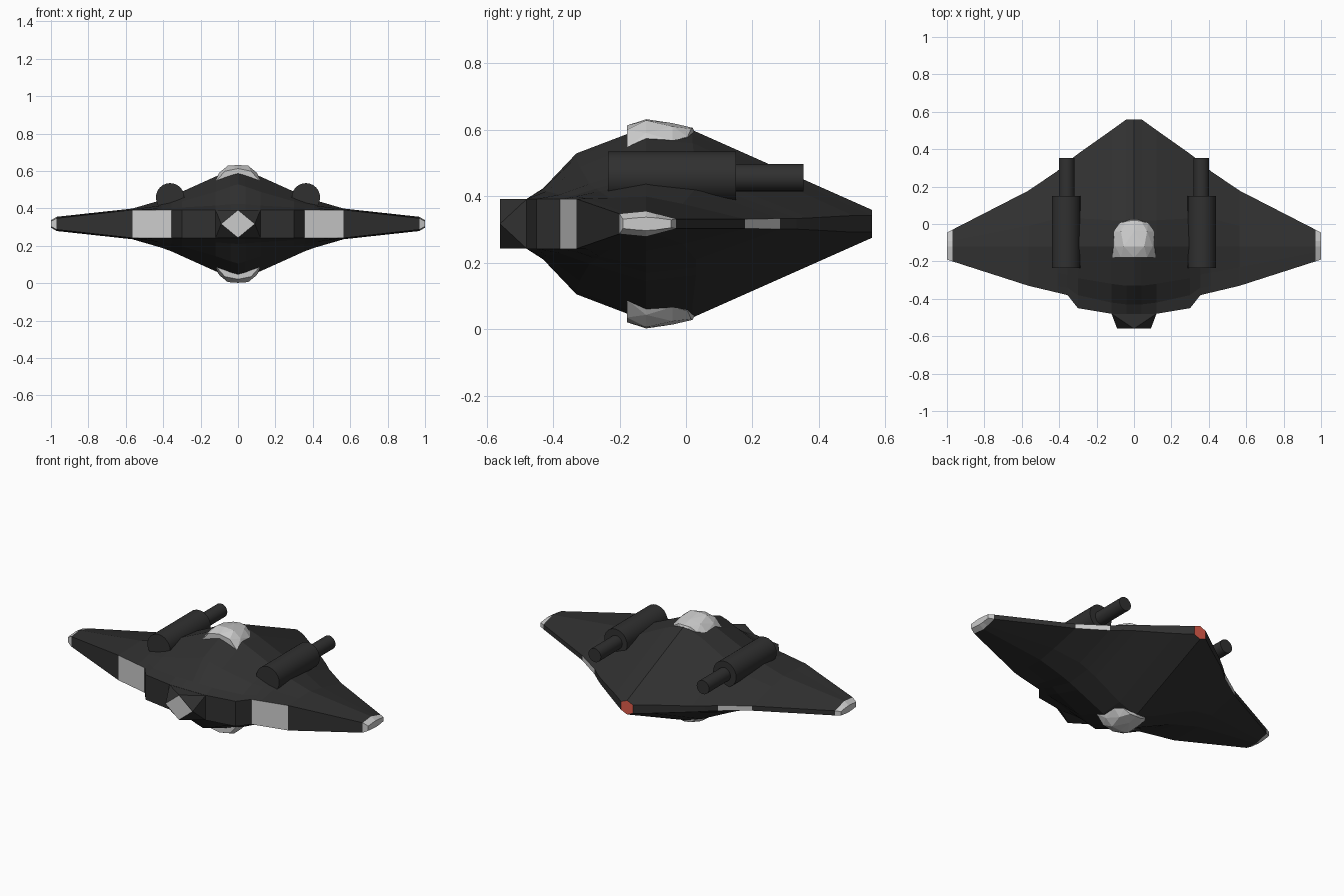
import bpy, bmesh, math

if "Cube" in bpy.data.objects:
    bpy.data.objects.remove(bpy.data.objects["Cube"])

Z0 = 0.317  # mid plane: the hull is mirrored above and below it


def material(name, rgb):
    m = bpy.data.materials.new(name)
    m.diffuse_color = (*rgb, 1)
    m.use_nodes = True
    m.node_tree.nodes["Principled BSDF"].inputs["Base Color"].default_value = m.diffuse_color
    return m


DARK = material("dark_plate", (0.03, 0.03, 0.03))
PALE = material("pale_panel", (0.62, 0.62, 0.62))
RED = material("red_light", (0.75, 0.11, 0.07))


def finish(bm, name, mats):
    bmesh.ops.remove_doubles(bm, verts=bm.verts, dist=0.0005)
    bmesh.ops.recalc_face_normals(bm, faces=bm.faces)
    me = bpy.data.meshes.new(name)
    bm.to_mesh(me)
    bm.free()
    for m in mats:
        me.materials.append(m)
    ob = bpy.data.objects.new(name, me)
    bpy.context.collection.objects.link(ob)
    return ob


def hull_object(name, points, mats):
    bm = bmesh.new()
    for p in points:
        bm.verts.new(p)
    res = bmesh.ops.convex_hull(bm, input=bm.verts)
    bmesh.ops.delete(bm, geom=[v for v in res["geom_interior"] if isinstance(v, bmesh.types.BMVert)],
                     context='VERTS')
    return finish(bm, name, mats)


# Hull and wings: sections across x, each (y, half height) from blunt front to thin rear edge
stations = [
    (0.00, [(-.48, .075), (-.43, .107), (-.33, .212), (-.12, .292), (.02, .282), (.56, .042)]),
    (0.04, [(-.48, .075), (-.43, .105), (-.33, .200), (-.12, .281), (.02, .270), (.56, .025)]),
    (0.12, [(-.48, .075), (-.42, .098), (-.32, .172), (-.12, .253), (.02, .243), (.502, .025)]),
    (0.30, [(-.45, .075), (-.38, .088), (-.29, .120), (-.12, .172), (.03, .155), (.375, .018)]),
    (0.355, [(-.38, .075), (-.34, .085), (-.27, .106), (-.12, .147), (.03, .130), (.332, .016)]),
    (0.41, [(-.367, .075), (-.33, .083), (-.26, .098), (-.12, .127), (.03, .108), (.283, .016)]),
    (0.565, [(-.33, .075), (-.30, .076), (-.23, .078), (-.12, .082), (-.01, .060), (.178, .014)]),
    (0.97, [(-.20, .030), (-.18, .032), (-.15, .035), (-.12, .038), (-.09, .030), (-.03, .014)]),
    (1.00, [(-.19, .014), (-.17, .016), (-.15, .018), (-.12, .020), (-.09, .018), (-.045, .012)]),
]
bm = bmesh.new()
for side in (1, -1):
    loops = []
    for x, sec in stations:
        ring = [(y, h) for y, h in sec] + [(y, -h) for y, h in reversed(sec)]
        loops.append([bm.verts.new((side * x, y, Z0 + h)) for y, h in ring])
    n = len(loops[0])
    for s in range(len(loops) - 1):
        a, b = loops[s], loops[s + 1]
        for i in range(n):
            j = (i + 1) % n
            f = bm.faces.new((a[i], a[j], b[j], b[i]))
            front, rear = i == n - 1, i == n // 2 - 1
            if rear and s == 0:
                f.material_index = 2              # red light at the rear point
            elif (front and s in (4, 5)) or (rear and s == 5) or s == 7:
                f.material_index = 1              # pale edge panels and tips
    bm.faces.new(loops[-1]).material_index = 1
finish(bm, "hull_and_wings", [DARK, PALE, RED])

# Faceted front block carrying a pale diamond
diamond = [(0, -.56, Z0 + .074), (.09, -.56, Z0), (0, -.56, Z0 - .074), (-.09, -.56, Z0)]
block = diamond + [(sx * .12, y, Z0 + sz * .074) for sx in (1, -1) for sz in (1, -1) for y in (-.48, -.40)]
hull_object("front_block", block, [DARK])
bm = bmesh.new()
bm.faces.new([bm.verts.new((x, y - .002, z)) for x, y, z in diamond])
finish(bm, "front_diamond", [PALE])

# Domes above and below: half arches (x, y, height from mid plane)
arch = [(0, -.178, .296), (.07, -.178, .282), (.118, -.178, .228),
        (0, -.12, .315), (.055, -.12, .311), (.1, -.12, .274), (.12, -.12, .238),
        (0, -.04, .303), (.07, -.04, .293), (.108, -.04, .25),
        (0, .02, .289), (.04, .015, .286), (.075, .005, .262),
        (0, .03, .27), (.1, -.178, .2), (.05, .0, .2)]
for name, up in (("upper_dome", 1), ("lower_dome", -1)):
    hull_object(name, [(s * x, y, Z0 + up * h) for s in (1, -1) for x, y, h in arch], [PALE])


# Twin cannons
def tube(name, x, y0, y1, z, r):
    bpy.ops.mesh.primitive_cylinder_add(vertices=24, radius=r, depth=y1 - y0,
                                        location=(x, (y0 + y1) / 2, z), rotation=(math.pi / 2, 0, 0))
    ob = bpy.context.object
    ob.name = name
    ob.data.materials.append(DARK)
    bpy.ops.object.shade_smooth_by_angle(angle=math.radians(35))


for label, s in (("right", 1), ("left", -1)):
    tube(label + "_cannon_body", s * .363, -.235, .15, .459, .076)
    tube(label + "_cannon_barrel", s * .36, .14, .354, .456, .041)
